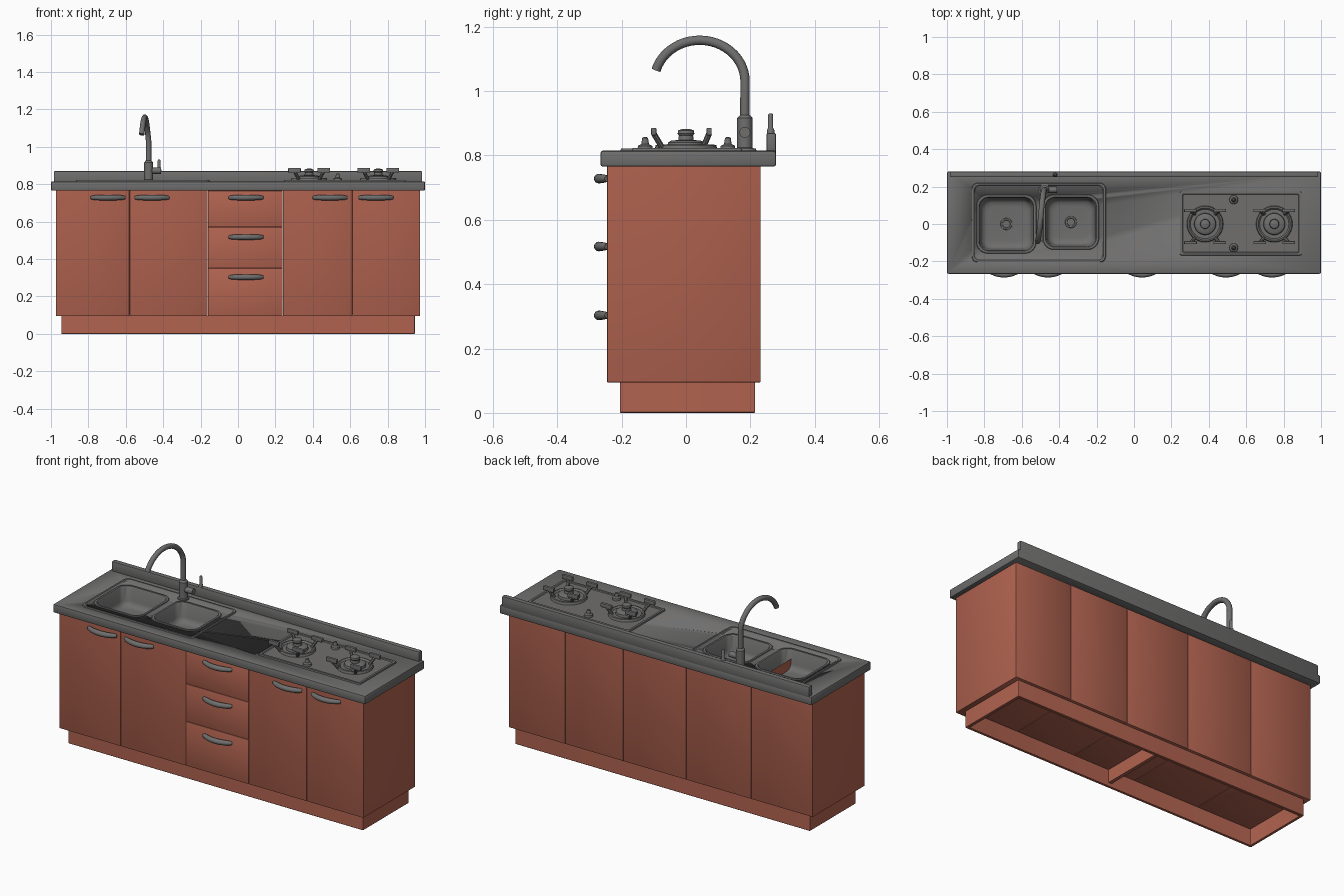
import bpy, bmesh, math
from mathutils import Vector

if "Cube" in bpy.data.objects:
    bpy.data.objects.remove(bpy.data.objects["Cube"], do_unlink=True)


def material(name, rgb):
    m = bpy.data.materials.new(name)
    m.use_nodes = True
    m.diffuse_color = (*rgb, 1)
    m.node_tree.nodes["Principled BSDF"].inputs["Base Color"].default_value = (*rgb, 1)
    return m


WOOD = material("terracotta wood", (0.44, 0.125, 0.08))
GREY = material("dark grey", (0.16, 0.157, 0.155))


def finish(name, bm, mat, bevel=0, smooth=True):
    bmesh.ops.recalc_face_normals(bm, faces=bm.faces)
    me = bpy.data.meshes.new(name)
    bm.to_mesh(me)
    bm.free()
    ob = bpy.data.objects.new(name, me)
    bpy.context.collection.objects.link(ob)
    me.materials.append(mat)
    activate(ob)
    if bevel:
        mod = ob.modifiers.new("bevel", "BEVEL")
        mod.width, mod.segments = bevel, 2
        bpy.ops.object.modifier_apply(modifier="bevel")
    if smooth:
        bpy.ops.object.shade_smooth_by_angle(angle=math.radians(35))
    return ob


def activate(ob):
    bpy.ops.object.select_all(action="DESELECT")
    ob.select_set(True)
    bpy.context.view_layer.objects.active = ob


def box(name, x, y, z, mat, bevel=0, open_top=False):
    bm = bmesh.new()
    bmesh.ops.create_cube(bm, size=1)
    for v in bm.verts:
        v.co = [r[0] if c < 0 else r[1] for c, r in zip(v.co, (x, y, z))]
    if open_top:
        bmesh.ops.delete(bm, geom=[f for f in bm.faces if f.calc_center_median().z > z[1] - 0.001],
                         context="FACES")
    return finish(name, bm, mat, bevel)


def loft(name, rings, mat, caps=(False, False)):
    """Skin a list of point rings."""
    bm = bmesh.new()
    loops = [[bm.verts.new(p) for p in ring] for ring in rings]
    n = len(loops[0])
    for a, b in zip(loops, loops[1:]):
        for i in range(n):
            j = (i + 1) % n
            bm.faces.new((a[i], a[j], b[j], b[i]))
    for on, loop in zip(caps, (loops[0], loops[-1])):
        if on:
            bm.faces.new(loop)
    return finish(name, bm, mat)


def rounded(x, y, grow, r, z):
    """Ring of a rounded rectangle, grown outward by grow."""
    pts = []
    for k, (sx, sy) in enumerate(((1, 1), (-1, 1), (-1, -1), (1, -1))):
        cx = (x[1] + grow - r) if sx > 0 else (x[0] - grow + r)
        cy = (y[1] + grow - r) if sy > 0 else (y[0] - grow + r)
        for i in range(7):
            a = math.pi / 2 * (k + i / 6)
            pts.append((cx + r * math.cos(a), cy + r * math.sin(a), z))
    return pts


def lathe(name, centre, profile, mat=GREY, caps=(True, True), sides=32):
    rings = [[(centre[0] + r * math.cos(2 * math.pi * i / sides),
               centre[1] + r * math.sin(2 * math.pi * i / sides), z) for i in range(sides)]
             for r, z in profile]
    return loft(name, rings, mat, caps)


def tube(name, pts, radii, mat=GREY, sides=16, up=(0, 0, 1)):
    pts = [Vector(p) for p in pts]
    rings = []
    for i, p in enumerate(pts):
        t = (pts[min(i + 1, len(pts) - 1)] - pts[max(i - 1, 0)]).normalized()
        u = t.cross(Vector(up)).normalized()
        w = u.cross(t)
        rings.append([p + radii[i] * (u * math.cos(2 * math.pi * k / sides)
                                      + w * math.sin(2 * math.pi * k / sides)) for k in range(sides)])
    return loft(name, rings, mat, (True, True))


# Plinth frame, open underneath, with a central brace
PX, PY, T, FLOOR = (-0.945, 0.945), (-0.205, 0.215), 0.016, 0.095
loft("plinth", [rounded(PX, PY, g, 0.004, z) for g, z in
                ((0, FLOOR), (0, 0.002), (-0.002, 0), (-T, 0), (-T, FLOOR))], WOOD)
box("plinth_brace", (-0.01, 0.01), (PY[0] + T, PY[1] - T), (0.02, FLOOR), WOOD)

# Cabinet modules, side by side
FRONT, BACK, TOP = -0.245, 0.232, 0.766
seams = (-0.975, -0.58, -0.162, 0.239, 0.612, 0.975)
for i, (a, b) in enumerate(zip(seams, seams[1:])):
    f = FRONT + 0.02 if i == 2 else FRONT
    box(f"cabinet_{i + 1}", (a + 0.0006, b - 0.0006), (f, BACK), (FLOOR, TOP), WOOD, 0.003, True)
levels = (FLOOR, 0.352, 0.57, TOP)
for i, (a, b) in enumerate(zip(levels, levels[1:])):
    box(f"drawer_front_{i + 1}", (seams[2] + 0.0006, seams[3] - 0.0006), (FRONT, FRONT + 0.03),
        (a, b - 0.001), WOOD, 0.002)

# Bowed handles
spots = [(x, 0.728) for x in (-0.695, -0.46, 0.043, 0.492, 0.738)] + [(0.043, 0.517), (0.043, 0.303)]
for i, (x, z) in enumerate(spots):
    path, radii = [], []
    for k in range(17):
        s = k / 8 - 1
        path.append((x + 0.09 * s, FRONT - 0.026 * (1 - s * s), z))
        radii.append(0.009 + 0.006 * math.sqrt(1 - s * s))
    tube(f"handle_{i + 1}", path, radii)

# Countertop and backsplash
DECK = 0.815
counter = box("countertop", (-1, 1), (-0.266, 0.28), (0.765, DECK), GREY, 0.008)
box("backsplash", (-0.985, 0.985), (0.25, 0.28), (DECK - 0.01, 0.87), GREY, 0.006)

# Sink bowls, each dropped through a hole in the counter
bowls = {"left": ((-0.825, -0.54), (-0.14, 0.14)), "right": ((-0.47, -0.205), (-0.12, 0.14))}
for side, (x, y) in bowls.items():
    cutter = loft("sink_cutter", [rounded(x, y, 0.005, 0.05, z) for z in (0.7, 0.9)], GREY, (True, True))
    cutter.hide_render = True
    mod = counter.modifiers.new("hole", "BOOLEAN")
    mod.object, mod.operation, mod.solver = cutter, "DIFFERENCE", "EXACT"
    activate(counter)
    bpy.ops.object.modifier_apply(modifier="hole")
    bpy.data.objects.remove(cutter, do_unlink=True)
    steps = ((0.018, 0.06, DECK - 0.001), (0.015, 0.058, 0.819), (0.004, 0.05, 0.819),
             (0, 0.05, 0.813), (-0.006, 0.05, 0.74), (-0.012, 0.05, 0.722),
             (-0.025, 0.045, 0.712), (-0.045, 0.04, 0.709))
    loft(f"sink_bowl_{side}", [rounded(x, y, *s) for s in steps], GREY, (False, True))
    lathe(f"sink_drain_{side}", (sum(x) / 2, sum(y) / 2),
          ((0.032, 0.708), (0.03, 0.713), (0.022, 0.713), (0.02, 0.71)))
SX, SY = (-0.868, -0.15), (-0.205, 0.22)
loft("sink_rim", [rounded(SX, SY, g, 0.03, z) for g, z in
                  ((0, DECK - 0.002), (-0.003, 0.821), (-0.012, 0.821), (-0.018, DECK - 0.002))], GREY)

# Faucet with swan neck
FX, FY = -0.478, 0.183
lathe("faucet_body", (FX, FY), ((0.03, DECK - 0.002), (0.03, 0.821), (0.024, 0.824),
                                (0.024, 0.916), (0.015, 0.926)))
neck = [(FX, FY, 0.91), (FX, FY, 0.97)]
for k in range(25):
    a = math.radians(164 * k / 24)
    neck.append((FX - 0.037 * (k / 24), 0.0425 + 0.141 * math.cos(a), 1.03 + 0.128 * math.sin(a)))
tube("faucet_neck", neck, [0.0145] * len(neck), up=(1, 0, 0))
tube("faucet_valve", [(FX, FY, 0.872), (-0.412, FY, 0.872)], [0.017] * 2)
lathe("faucet_lever", (-0.422, 0.263), ((0.012, 0.86), (0.012, 0.878), (0.008, 0.885),
                                        (0.008, 0.926), (0.005, 0.931)), sides=16)

# Hob plate with raised border and centre panel
HX, HY = (0.245, 0.897), (-0.168, 0.175)
loft("hob_plate", [rounded(HX, HY, g, 0.008, z) for g, z in
                   ((0, DECK - 0.002), (-0.002, 0.823), (-0.014, 0.823), (-0.018, 0.819))],
     GREY, (False, True))
for i, y in enumerate((-0.127, 0.13)):
    lathe(f"hob_knob_{i + 1}", (0.533, y), ((0.024, 0.818), (0.022, 0.83), (0.012, 0.835), (0.009, 0.854),
                                            (0.005, 0.857)), sides=20)

# Burners with pan supports
for side, bx in (("left", 0.38), ("right", 0.75)):
    lathe(f"burner_dish_{side}", (bx, 0), ((0.098, 0.818), (0.094, 0.832), (0.086, 0.834), (0.078, 0.826)))
    lathe(f"burner_head_{side}", (bx, 0), ((0.06, 0.818), (0.056, 0.84), (0.046, 0.846), (0.024, 0.848),
                                           (0.022, 0.862), (0.026, 0.868), (0.024, 0.878), (0.01, 0.883)))
    for sx in (-1, 1):
        for sy, y in ((-1, -0.1), (1, 0.072)):
            tag = f"{side}_{'front' if sy < 0 else 'back'}_{'a' if sx < 0 else 'b'}"
            x = bx + sx * 0.078
            box(f"pan_support_{tag}", (x - 0.034, x + 0.034), (y - 0.008, y + 0.008),
                (0.862, 0.886), GREY, 0.003)
            tube(f"support_leg_{tag}", [(bx + sx * 0.055, y * 0.75, 0.826), (x, y, 0.868)],
                 [0.009] * 2, sides=8)
